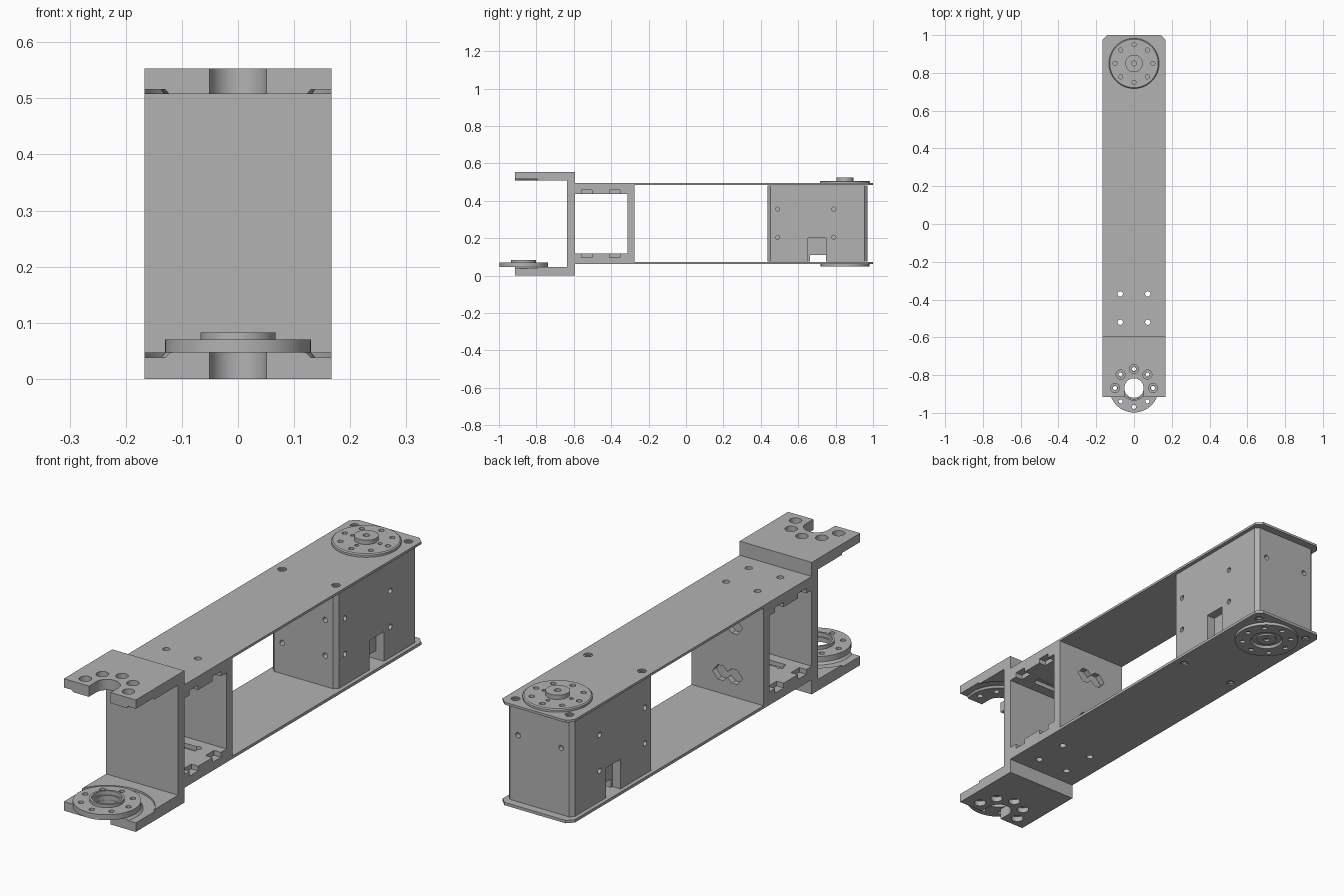
import bpy, bmesh, math
from mathutils import Matrix, Vector

cube = bpy.data.objects.get("Cube")
if cube:
    bpy.data.objects.remove(cube)

gray = bpy.data.materials.new("machined gray")
gray.use_nodes = True
gray.diffuse_color = (0.45, 0.45, 0.45, 1)
gray.node_tree.nodes["Principled BSDF"].inputs["Base Color"].default_value = gray.diffuse_color


def make(name, bm):
    bmesh.ops.recalc_face_normals(bm, faces=bm.faces)
    mesh = bpy.data.meshes.new(name)
    bm.to_mesh(mesh)
    bm.free()
    mesh.materials.append(gray)
    obj = bpy.data.objects.new(name, mesh)
    bpy.context.collection.objects.link(obj)
    return obj


def box(name, x, y, z, chamfer=0, only_back=False):
    """Box from (min, max) ranges, with optional chamfered upright edges."""
    bm = bmesh.new()
    bmesh.ops.create_cube(bm, size=1)
    for v in bm.verts:
        v.co = Vector([r[0] if c < 0 else r[1] for c, r in zip(v.co, (x, y, z))])
    if chamfer:
        edges = [e for e in bm.edges
                 if abs(e.verts[0].co.z - e.verts[1].co.z) > 0.001
                 and (not only_back or e.verts[0].co.y > y[1] - 0.001)]
        bmesh.ops.bevel(bm, geom=edges, offset=chamfer, segments=1, affect='EDGES')
    return make(name, bm)


def rod(x, y, z, r, axis='Z', sides=24):
    """Cylinder from a centre, with the (min, max) range given on its axis."""
    ends = {'X': x, 'Y': y, 'Z': z}[axis]
    mid = [sum(c) / 2 if isinstance(c, tuple) else c for c in (x, y, z)]
    turn = {'X': Matrix.Rotation(math.pi / 2, 4, 'Y'),
            'Y': Matrix.Rotation(math.pi / 2, 4, 'X'), 'Z': Matrix()}[axis]
    bm = bmesh.new()
    bmesh.ops.create_cone(bm, cap_ends=True, segments=sides, radius1=r, radius2=r,
                          depth=ends[1] - ends[0], matrix=Matrix.Translation(mid) @ turn)
    return make("cutter", bm)


def lathe(name, y, profile, sides=64):
    """Ring turned around an upright axis from a closed (radius, z) profile."""
    bm = bmesh.new()
    rings = []
    for i in range(sides):
        a = 2 * math.pi * i / sides
        rings.append([bm.verts.new((r * math.cos(a), y + r * math.sin(a), z))
                      for r, z in profile])
    n = len(profile)
    for i in range(sides):
        a, b = rings[i], rings[(i + 1) % sides]
        for j in range(n):
            k = (j + 1) % n
            bm.faces.new((a[j], b[j], b[k], a[k]))
    return make(name, bm)


def prism_y(points, y):
    """Flat (x, z) outline extruded along y."""
    bm = bmesh.new()
    face = bm.faces.new([bm.verts.new((px, y[0], pz)) for px, pz in points])
    out = bmesh.ops.extrude_face_region(bm, geom=[face])["geom"]
    bmesh.ops.translate(bm, vec=(0, y[1] - y[0], 0),
                        verts=[v for v in out if isinstance(v, bmesh.types.BMVert)])
    return make("cutter", bm)


def cut(obj, cutters):
    for c in cutters:
        m = obj.modifiers.new("cut", 'BOOLEAN')
        m.operation, m.solver, m.object = 'DIFFERENCE', 'EXACT', c
    bpy.context.view_layer.update()
    result = obj.evaluated_get(bpy.context.evaluated_depsgraph_get())
    mesh = bpy.data.meshes.new_from_object(result)
    obj.modifiers.clear()
    obj.data = mesh
    for c in cutters:
        bpy.data.objects.remove(c)


def around(y, radius, count, z, r, start=0):
    step = 2 * math.pi / count
    return [rod(radius * math.cos(start + i * step), y + radius * math.sin(start + i * step),
                z, r, sides=16) for i in range(count)]


W = 0.167
FORK_Y, MOTOR_Y = -0.868, 0.85
MID = 0.278

# Front fork: two arms on an upright web
fork = box("front_fork", (-W, W), (-0.915, -0.594), (0, 0.553))
cuts = [box("cutter", (-1, 1), (-1, -0.635), (0.047, 0.508)),
        rod(0, FORK_Y, (-0.1, 0.7), 0.051, sides=48),
        box("cutter", (-0.0505, 0.0505), (-1, FORK_Y), (-0.1, 0.7))]
# Ring-shaped reliefs around the pivot seats
cuts += [lathe("cutter", FORK_Y, [(0.138, 0.038), (0.183, 0.038), (0.183, 0.06), (0.118, 0.06)]),
         lathe("cutter", FORK_Y, [(0.138, 0.516), (0.183, 0.516), (0.183, 0.49), (0.118, 0.49)])]
# Counterbored arm holes in a half circle
for i in range(5):
    a = i * math.pi / 4
    hx, hy = 0.1 * math.cos(a), FORK_Y + 0.1 * math.sin(a)
    cuts += [rod(hx, hy, (-0.1, 0.7), 0.012), rod(hx, hy, (0.53, 0.7), 0.024),
             rod(hx, hy, (-0.1, 0.022), 0.024)]
cut(fork, cuts)

# Long chassis: thin top and bottom plates joined by a square frame
chassis = box("chassis", (-W, W), (-0.595, 1), (0.062, 0.494), 0.025, True)
cuts = [box("cutter", (-1, 1), (-0.275, 1.2), (0.074, 0.484)),
        box("cutter", (-1, 1), (-0.594, -0.314), (0.118, 0.437))]
for side in (-1, 1):
    for y in (0.47, 0.95):
        cuts += [rod(side * 0.125, y, (-0.1, 0.7), 0.011),
                 rod(side * 0.125, y, (0.489, 0.7), 0.017),
                 rod(side * 0.125, y, (-0.1, 0.067), 0.017)]
    for y in (-0.52, -0.37):
        cuts.append(rod(side * 0.073, y, (-0.1, 0.7), 0.014))
# Slots and edge notches inside the frame
for y in (-0.53, -0.38):
    for z in ((0.1, 0.15), (0.405, 0.455)):
        cuts.append(box("cutter", (-0.08, 0.08), (y - 0.018, y + 0.018), z))
    for z in ((0.098, 0.15), (0.405, 0.457)):
        for x in ((-0.3, -0.135), (0.135, 0.3)):
            cuts.append(box("cutter", x, (y - 0.028, y + 0.028), z))
# Waisted pockets in the rear web
waist = [(-0.07, 0), (-0.045, 0.03), (-0.02, 0.03), (0, 0.012), (0.02, 0.03), (0.045, 0.03),
         (0.07, 0), (0.045, -0.03), (0.02, -0.03), (0, -0.012), (-0.02, -0.03), (-0.045, -0.03)]
for z in (0.16, 0.37):
    cuts.append(prism_y([(px, z + pz) for px, pz in waist], (-0.3, -0.2)))
cut(chassis, cuts)

# Motor housing between the plates at the rear
MW = 0.153
motor = box("motor_housing", (-MW, MW), (0.435, 0.97), (0.076, 0.482), 0.016)
cuts = [box("cutter", (-1, 1), (0.662, 0.748), (0, 0.11))]
for side in (-1, 1):
    cuts.append(box("cutter", sorted((side * 0.115, side * 0.3)), (0.652, 0.748), (0.05, 0.2)))
    for z in (0.205, 0.355):
        for y in (0.49, 0.79):
            cuts.append(rod(tuple(sorted((side * 0.13, side * 0.3))), y, z, 0.011, 'X'))
        cuts.append(rod(side * 0.1, (0.3, 0.46), z, 0.011, 'Y'))
    cuts.append(rod(side * 0.1, (0.95, 1.1), 0.355, 0.011, 'Y'))
cut(motor, cuts)

# Front pivot ring on the lower arm
front_ring = lathe("front_pivot_ring", FORK_Y,
                   [(0.052, 0.047), (0.13, 0.047), (0.13, 0.07), (0.067, 0.07),
                    (0.067, 0.083), (0.058, 0.083), (0.058, 0.066), (0.052, 0.066)])
cut(front_ring, around(FORK_Y, 0.1, 8, (0, 0.2), 0.011))

# Rear output disc on top
top_disc = lathe("top_output_disc", MOTOR_Y,
                 [(0.013, 0.49), (0.133, 0.49), (0.133, 0.503), (0.128, 0.507),
                  (0.046, 0.507), (0.046, 0.525), (0.013, 0.525)])
cut(top_disc, around(MOTOR_Y, 0.1, 8, (0.497, 0.6), 0.011)
    + around(MOTOR_Y, 0.064, 4, (0.5, 0.6), 0.008))

# Rear idler disc underneath, with a sunken hub
bottom_disc = lathe("bottom_idler_disc", MOTOR_Y,
                    [(0.012, 0.066), (0.13, 0.066), (0.13, 0.05), (0.066, 0.05),
                     (0.06, 0.06), (0.04, 0.06), (0.04, 0.053), (0.012, 0.053)])
cut(bottom_disc, around(MOTOR_Y, 0.1, 8, (0, 0.06), 0.011))

# Smooth round walls, keep machined edges crisp
bpy.ops.object.select_all(action='DESELECT')
for obj in (fork, chassis, motor, front_ring, top_disc, bottom_disc):
    obj.select_set(True)
bpy.context.view_layer.objects.active = fork
bpy.ops.object.shade_smooth_by_angle(angle=math.radians(30))
